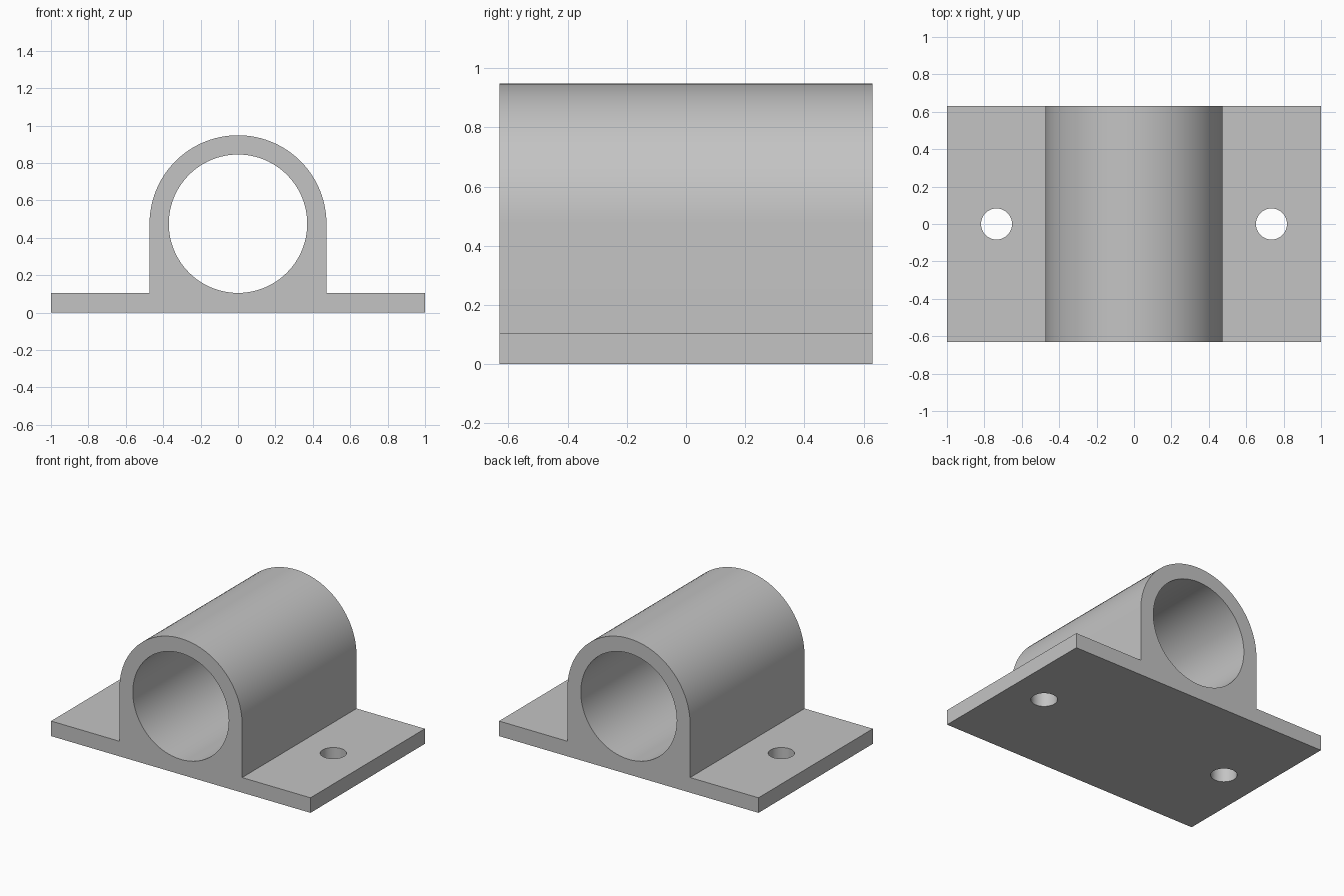
import bpy, bmesh
from math import pi, sin, cos, radians

cube = bpy.data.objects.get("Cube")
if cube:
    bpy.data.objects.remove(cube, do_unlink=True)

HALF_DEPTH = 0.63
PLATE_TOP = 0.105
AXIS_Z = 0.475
OUTER_R = 0.473
BORE_R = 0.37
HOLE_X = 0.735
HOLE_R = 0.083
ARC_STEPS = 48

# Plain grey finish
grey = bpy.data.materials.new("plain grey")
grey.use_nodes = True
colour = (0.55, 0.55, 0.55, 1)
grey.diffuse_color = colour
grey.node_tree.nodes["Principled BSDF"].inputs["Base Color"].default_value = colour

# Cross-section: flat flanges, upright sides and a half-round top
arc = [(OUTER_R * cos(pi * i / ARC_STEPS), AXIS_Z + OUTER_R * sin(pi * i / ARC_STEPS))
       for i in range(ARC_STEPS + 1)]
profile = ([(-1, 0), (1, 0), (1, PLATE_TOP), (OUTER_R, PLATE_TOP)] + arc
           + [(-OUTER_R, PLATE_TOP), (-1, PLATE_TOP)])

bm = bmesh.new()
face = bm.faces.new([bm.verts.new((x, -HALF_DEPTH, z)) for x, z in profile])
ext = bmesh.ops.extrude_face_region(bm, geom=[face])
moved = [v for v in ext["geom"] if isinstance(v, bmesh.types.BMVert)]
bmesh.ops.translate(bm, verts=moved, vec=(0, 2 * HALF_DEPTH, 0))
bmesh.ops.recalc_face_normals(bm, faces=bm.faces)
mesh = bpy.data.meshes.new("pipe_bracket")
bm.to_mesh(mesh)
bm.free()
mesh.materials.append(grey)
bracket = bpy.data.objects.new("pipe_bracket", mesh)
bpy.context.collection.objects.link(bracket)


def drill(name, radius, length, location, tilt=0):
    """Cut a round through-hole in the bracket."""
    bpy.ops.mesh.primitive_cylinder_add(vertices=96, radius=radius, depth=length,
                                        location=location, rotation=(tilt, 0, 0))
    cutter = bpy.context.object
    cutter.name = name
    cutter.hide_render = True
    cutter.data.materials.append(grey)
    bpy.ops.object.select_all(action="DESELECT")
    bracket.select_set(True)
    bpy.context.view_layer.objects.active = bracket
    cut = bracket.modifiers.new(name, "BOOLEAN")
    cut.operation = "DIFFERENCE"
    cut.solver = "EXACT"
    cut.object = cutter
    bpy.ops.object.modifier_apply(modifier=cut.name)
    bpy.data.objects.remove(cutter, do_unlink=True)


# Pipe bore and the two bolt holes
drill("bore", BORE_R, 2, (0, 0, AXIS_Z), pi / 2)
for side, name in ((1, "left_bolt_hole"), (-1, "right_bolt_hole")):
    drill(name, HOLE_R, 0.4, (side * HOLE_X, 0, PLATE_TOP / 2))

bpy.ops.object.shade_smooth_by_angle(angle=radians(30))
